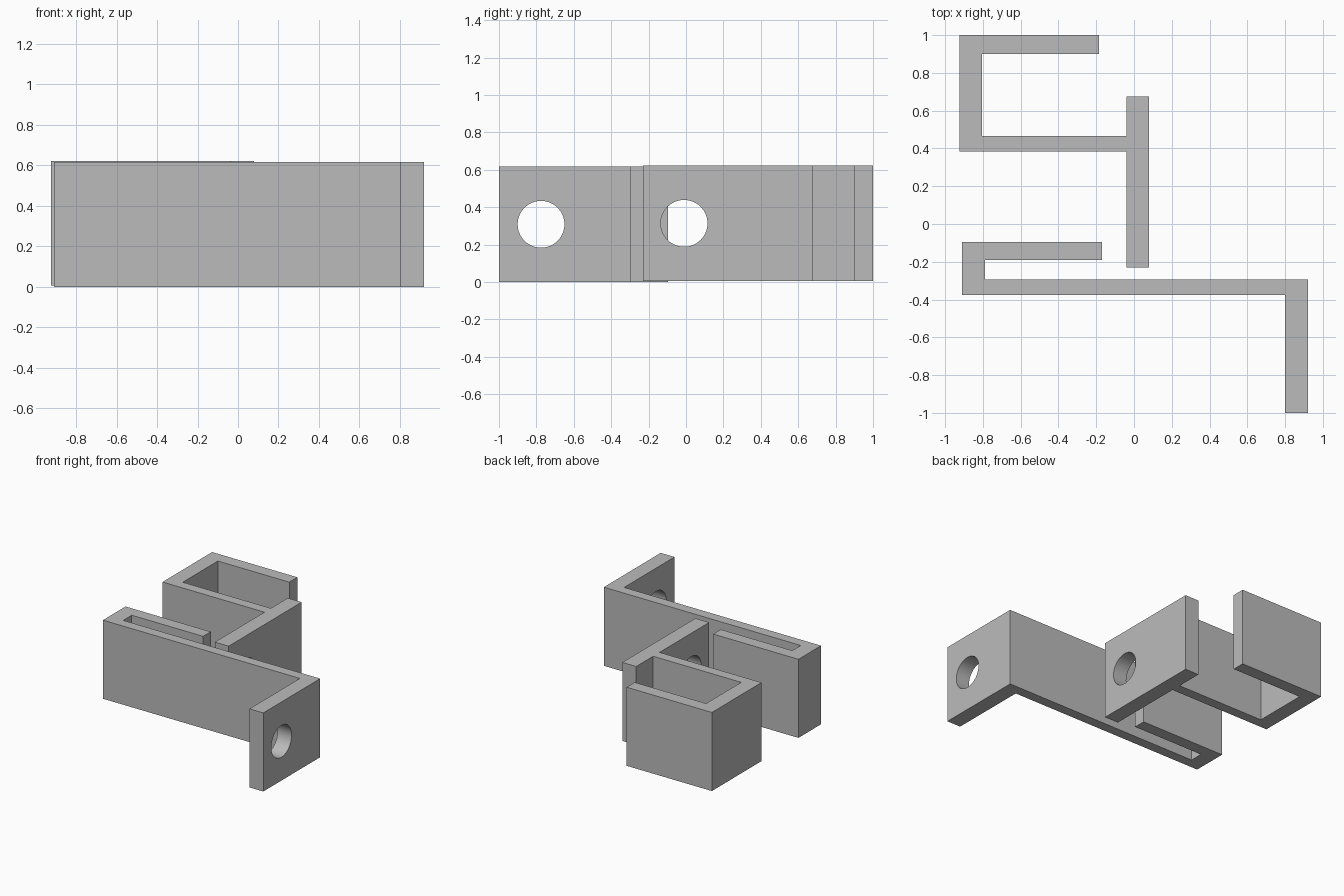
import bpy, bmesh, math

cube = bpy.data.objects.get("Cube")
if cube:
    bpy.data.objects.remove(cube, do_unlink=True)

grey = bpy.data.materials.new("plain grey")
grey.use_nodes = True
COLOUR = (0.5, 0.5, 0.5, 1)
grey.diffuse_color = COLOUR
grey.node_tree.nodes["Principled BSDF"].inputs["Base Color"].default_value = COLOUR


def make_object(name, bm):
    bmesh.ops.recalc_face_normals(bm, faces=bm.faces)
    mesh = bpy.data.meshes.new(name)
    bm.to_mesh(mesh)
    bm.free()
    mesh.materials.append(grey)
    obj = bpy.data.objects.new(name, mesh)
    bpy.context.collection.objects.link(obj)
    return obj


def bracket(name, outline, bottom, hole_x, hole_y, height=0.617, radius=0.125):
    """Extrude a plan outline upward and drill a screw hole along x."""
    bm = bmesh.new()
    face = bm.faces.new([bm.verts.new((x, y, bottom)) for x, y in outline])
    new = bmesh.ops.extrude_face_region(bm, geom=[face])["geom"]
    bmesh.ops.translate(bm, vec=(0, 0, height),
                        verts=[v for v in new if isinstance(v, bmesh.types.BMVert)])
    body = make_object(name, bm)

    # hole cutter
    bm = bmesh.new()
    bmesh.ops.create_cone(bm, cap_ends=True, segments=64, radius1=radius,
                          radius2=radius, depth=0.3)
    cutter = make_object(name + "_hole_cutter", bm)
    cutter.rotation_euler.y = math.pi / 2
    cutter.location = (hole_x, hole_y, bottom + height / 2)
    cutter.hide_render = True

    cut = body.modifiers.new("screw hole", 'BOOLEAN')
    cut.operation = 'DIFFERENCE'
    cut.solver = 'EXACT'
    cut.object = cutter
    bpy.ops.object.select_all(action='DESELECT')
    body.select_set(True)
    bpy.context.view_layer.objects.active = body
    bpy.ops.object.modifier_apply(modifier=cut.name)
    bpy.data.objects.remove(cutter, do_unlink=True)
    bpy.ops.object.shade_smooth_by_angle(angle=math.radians(30))


# long bracket: narrow hook, long web, mounting plate turned forward
bracket("front_bracket", [
    (-0.17, -0.095), (-0.91, -0.095), (-0.91, -0.375), (0.8, -0.375),
    (0.8, -1), (0.92, -1), (0.92, -0.295), (-0.79, -0.295),
    (-0.79, -0.19), (-0.17, -0.19)], 0, 0.86, -0.775)

# short bracket: wide hook, short web, T-shaped mounting plate
bracket("back_bracket", [
    (-0.185, 1), (-0.925, 1), (-0.925, 0.385), (-0.04, 0.385),
    (-0.04, -0.23), (0.08, -0.23), (0.08, 0.675), (-0.04, 0.675),
    (-0.04, 0.465), (-0.805, 0.465), (-0.805, 0.9), (-0.185, 0.9)],
    0.005, 0.02, -0.01)
